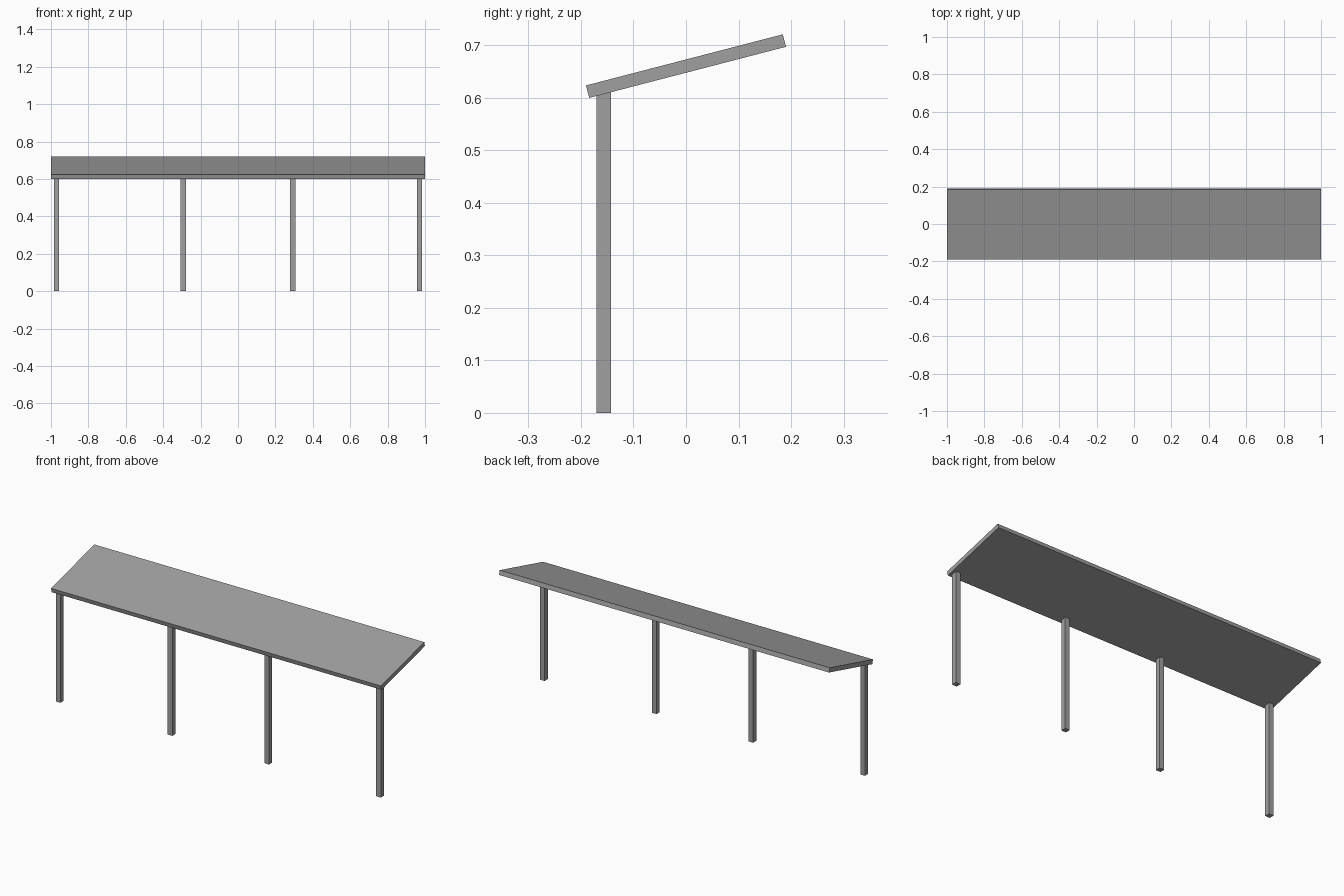
import bpy
from math import radians

default_cube = bpy.data.objects.get("Cube")
if default_cube:
    bpy.data.objects.remove(default_cube, do_unlink=True)

# Single flat colour
GREY = (0.35, 0.35, 0.35, 1)
grey = bpy.data.materials.new("mid grey")
grey.use_nodes = True
grey.diffuse_color = GREY
grey.node_tree.nodes["Principled BSDF"].inputs["Base Color"].default_value = GREY


def box(name, centre, size, tilt=0):
    bpy.ops.mesh.primitive_cube_add(size=1, location=centre)
    obj = bpy.context.object
    obj.name = name
    obj.scale = size
    bpy.ops.object.transform_apply(location=False, rotation=False, scale=True)
    obj.rotation_euler.x = radians(tilt)
    obj.data.materials.append(grey)
    return obj


# Sloping roof slab, rising towards the back
box("roof", (0, 0, 0.66), (2, 0.387, 0.0245), 14.55)

# Four square posts along the front edge, tops sunk into the roof
POST_HEIGHT = 0.612
for side, sign in (("left", 1), ("right", -1)):
    for place, x in (("outer", 0.971), ("inner", 0.293)):
        box(f"{place}_{side}_post", (sign * x, -0.1565, POST_HEIGHT / 2),
            (0.028, 0.028, POST_HEIGHT))
